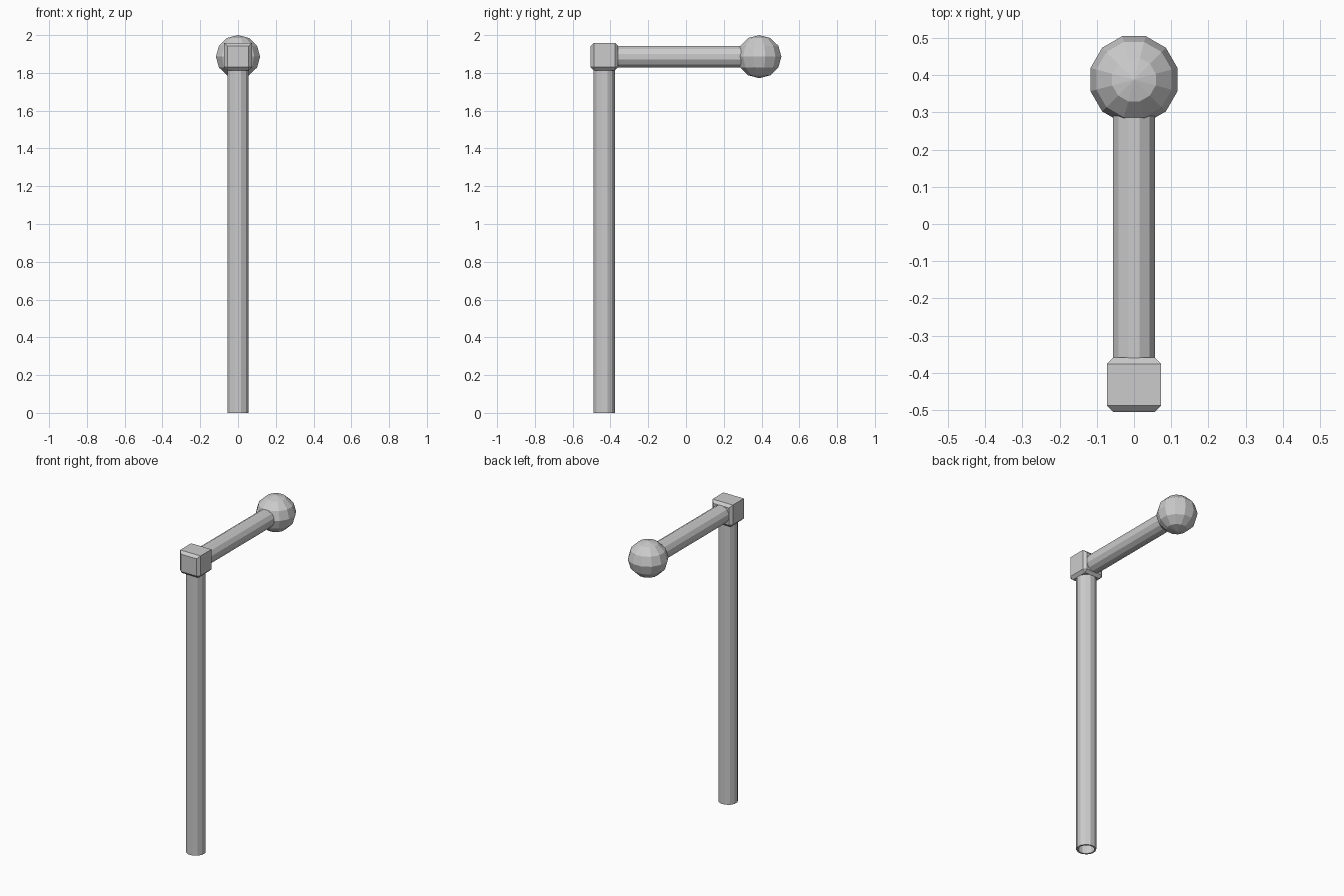
import bpy, bmesh, math
from mathutils import Matrix, Vector

if "Cube" in bpy.data.objects:
    bpy.data.objects.remove(bpy.data.objects["Cube"])

POST_Y, ARM_Z, BALL_Y = -0.432, 1.886, 0.388
SIDES, R, WALL = 12, 0.0585, 0.01


def make_object(name, bm):
    bmesh.ops.recalc_face_normals(bm, faces=bm.faces)
    mesh = bpy.data.meshes.new(name)
    bm.to_mesh(mesh)
    bm.free()
    ob = bpy.data.objects.new(name, mesh)
    bpy.context.collection.objects.link(ob)
    return ob


def tube(name, length, matrix):
    """Hollow low-poly pipe along local z, flats facing the axes."""
    bm = bmesh.new()
    rings = []
    for r, z in ((R, 0), (R, length), (R - WALL, length), (R - WALL, 0)):
        angles = [(i + 0.5) * math.tau / SIDES for i in range(SIDES)]
        rings.append([bm.verts.new((r * math.cos(a), r * math.sin(a), z)) for a in angles])
    for k in range(4):
        a, b = rings[k], rings[(k + 1) % 4]
        for i in range(SIDES):
            j = (i + 1) % SIDES
            bm.faces.new((a[i], a[j], b[j], b[i]))
    bm.transform(matrix)
    return make_object(name, bm)


# Upright post, open at the foot
tube("upright_post", ARM_Z - 0.05, Matrix.Translation((0, POST_Y, 0)))

# Horizontal arm running back to the ball
tube("horizontal_arm", BALL_Y - POST_Y - 0.06,
     Matrix.Translation((0, POST_Y + 0.04, ARM_Z)) @ Matrix.Rotation(-math.pi / 2, 4, 'X'))

# Elbow block: every edge chamfered except the top edges along the sides
bm = bmesh.new()
bmesh.ops.create_cube(bm, size=0.146)
edges = []
for e in bm.edges:
    mid = (e.verts[0].co + e.verts[1].co) / 2
    if not (abs(mid.y) < 0.01 and mid.z > 0):
        edges.append(e)
bmesh.ops.bevel(bm, geom=edges, offset=0.017, offset_type='OFFSET',
                segments=1, profile=0.5, affect='EDGES')
bm.transform(Matrix.Translation((0, POST_Y, ARM_Z)))
make_object("elbow_block", bm)

# Faceted ball on the end of the arm
bm = bmesh.new()
bmesh.ops.create_uvsphere(bm, u_segments=SIDES, v_segments=6, radius=1)
bm.transform(Matrix.Translation((0, BALL_Y, ARM_Z))
             @ Matrix.Rotation(math.pi / SIDES, 4, 'Z')
             @ Matrix.Diagonal(Vector((0.121, 0.121, 0.114, 1))))
make_object("end_ball", bm)
